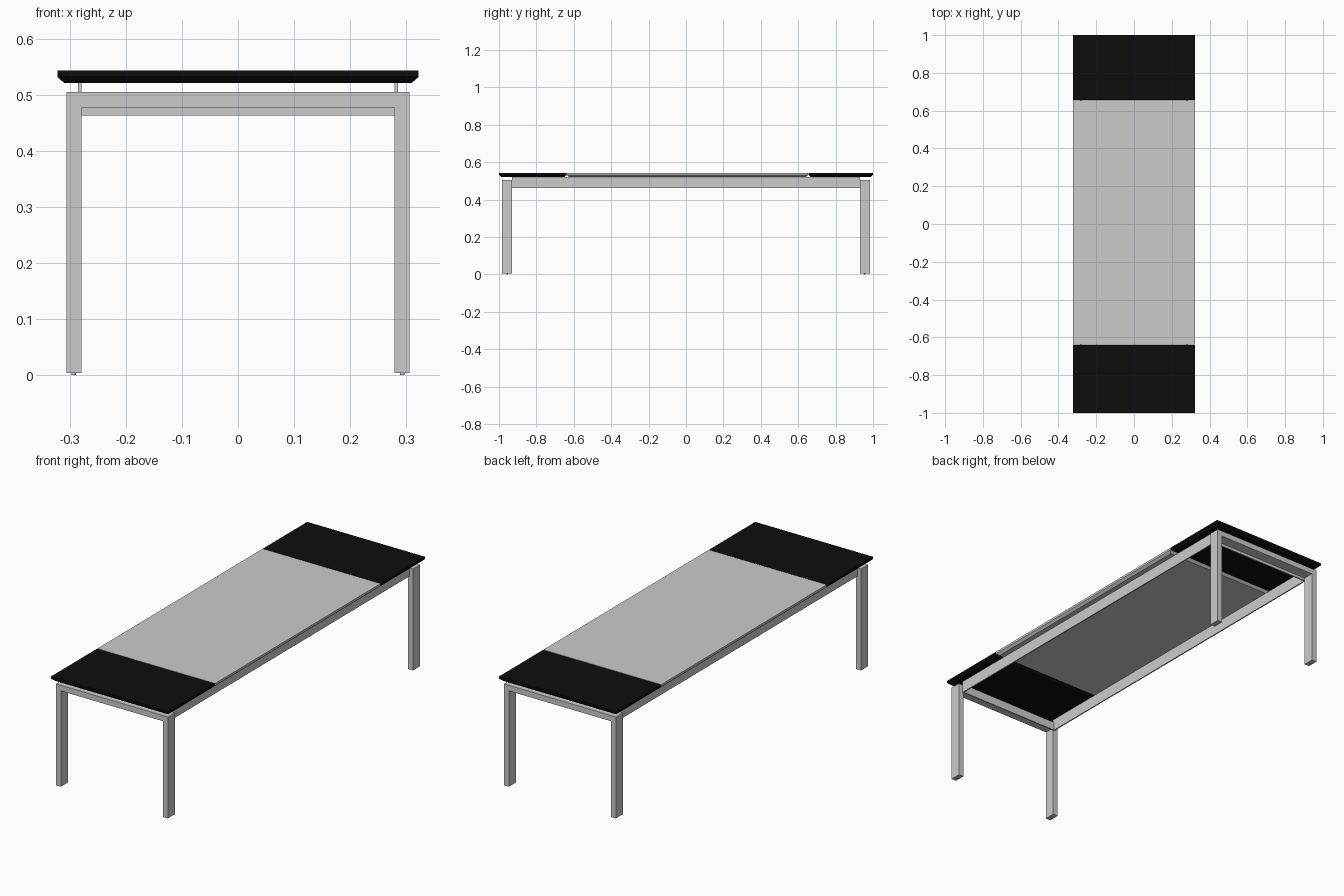
import bpy
import bmesh

if "Cube" in bpy.data.objects:
    bpy.data.objects.remove(bpy.data.objects["Cube"])

BLACK = bpy.data.materials.new("black_glass")
BLACK.diffuse_color = (0.004, 0.004, 0.004, 1)
BLACK.use_nodes = True
BLACK.node_tree.nodes["Principled BSDF"].inputs["Base Color"].default_value = BLACK.diffuse_color


def mesh_object(name, bm, material=None):
    bmesh.ops.recalc_face_normals(bm, faces=bm.faces)
    mesh = bpy.data.meshes.new(name)
    bm.to_mesh(mesh)
    bm.free()
    obj = bpy.data.objects.new(name, mesh)
    bpy.context.collection.objects.link(obj)
    if material:
        mesh.materials.append(material)
    return obj


def box(name, x, y, z):
    bm = bmesh.new()
    bmesh.ops.create_cube(bm, size=1)
    for v in bm.verts:
        v.co = [lo + (c + 0.5) * (hi - lo) for c, (lo, hi) in zip(v.co, (x, y, z))]
    return mesh_object(name, bm)


def panel(name, y0, y1, material=None):
    """Slab with straight upper edge and undercut lower edge on all sides."""
    bm = bmesh.new()
    rings = []
    for inset, z in ((0.012, 0.521), (0.0, 0.532), (0.0, 0.543)):
        x, a, b = 0.322 - inset, y0 + inset, y1 - inset
        rings.append([bm.verts.new(p) for p in
                      ((-x, a, z), (x, a, z), (x, b, z), (-x, b, z))])
    bm.faces.new(rings[0])
    bm.faces.new(rings[-1])
    for lo, hi in zip(rings, rings[1:]):
        for i in range(4):
            j = (i + 1) % 4
            bm.faces.new((lo[i], lo[j], hi[j], hi[i]))
    return mesh_object(name, bm, material)


def leg_frame(name, y0, y1):
    """Upside-down U with mitred corners."""
    bm = bmesh.new()
    outer = [(-0.306, 0.004), (-0.306, 0.505), (0.306, 0.505), (0.306, 0.004)]
    inner = [(-0.279, 0.004), (-0.279, 0.477), (0.279, 0.477), (0.279, 0.004)]
    o = [bm.verts.new((x, y0, z)) for x, z in outer]
    n = [bm.verts.new((x, y0, z)) for x, z in inner]
    faces = [bm.faces.new((o[i], o[i + 1], n[i + 1], n[i])) for i in range(3)]
    ext = bmesh.ops.extrude_face_region(bm, geom=faces, use_keep_orig=True)
    for g in ext["geom"]:
        if isinstance(g, bmesh.types.BMVert):
            g.co.y = y1
    return mesh_object(name, bm)


# Table top: clear centre between two dark ends
panel("front_top_panel", -1.0, -0.640, BLACK)
panel("centre_top_panel", -0.638, 0.653)
panel("back_top_panel", 0.656, 1.0, BLACK)

for end, s in (("front", -1), ("back", 1)):
    # Leg frame and the thin plate behind it
    leg_frame(end + "_leg_frame", *sorted((s * 0.984, s * 0.930)))
    box(end + "_end_plate", (-0.279, 0.279), sorted((s * 0.930, s * 0.924)), (0.463, 0.505))
    # Foot pads
    for side, t in (("left", -1), ("right", 1)):
        bpy.ops.mesh.primitive_cylinder_add(vertices=16, radius=0.004, depth=0.006,
                                            location=(t * 0.293, s * 0.957, 0.003))
        bpy.context.object.name = f"{end}_{side}_foot_pad"

# Thin side rails, butted together in sections
for side, t, cuts in (("left", -1, (-0.93, -0.57, 0.57, 0.93)),
                      ("right", 1, (-0.93, -0.57, 0.93))):
    for i, (a, b) in enumerate(zip(cuts, cuts[1:])):
        box(f"{side}_side_rail_{i + 1}", sorted((t * 0.279, t * 0.285)), (a, b), (0.463, 0.521))
